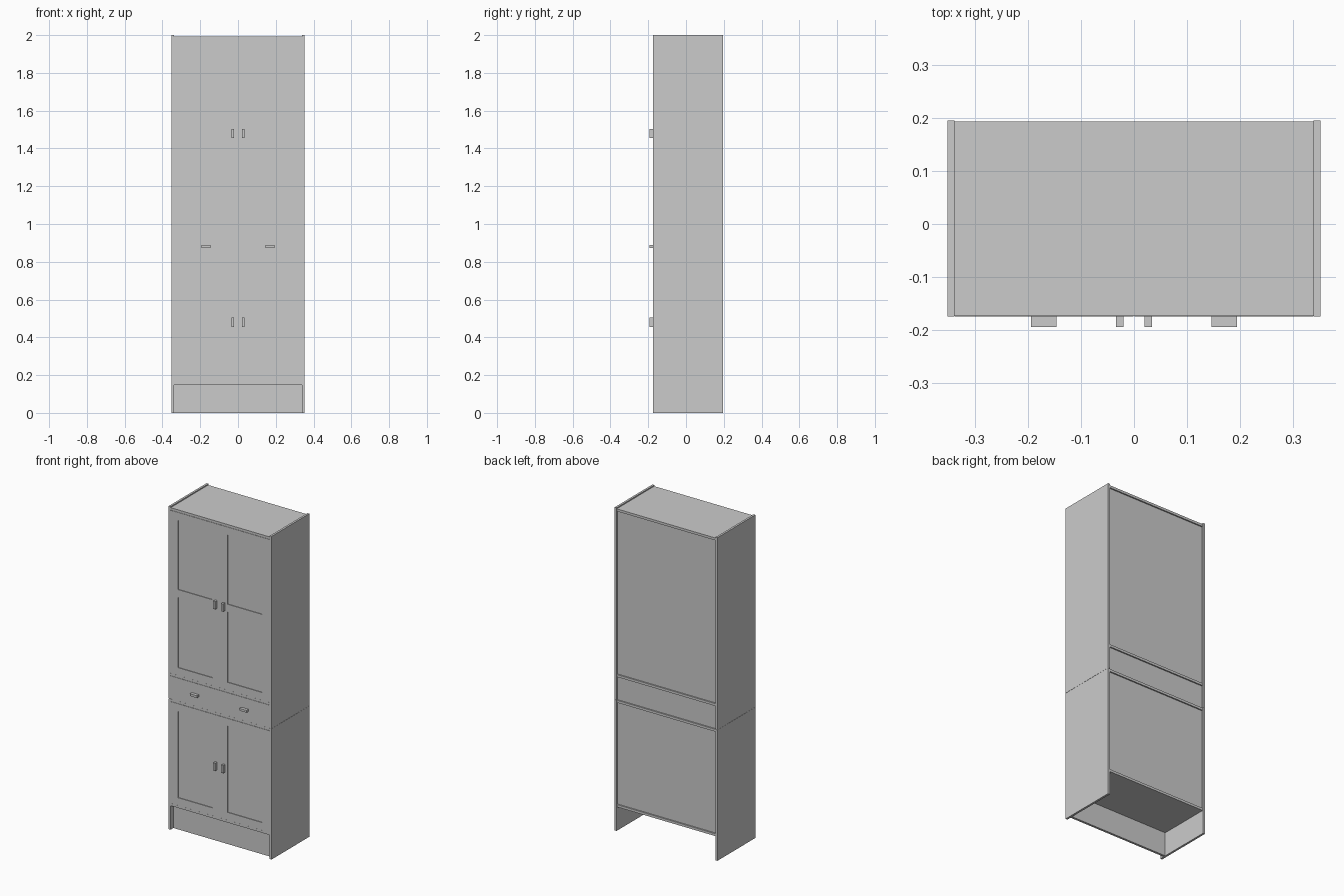
import bpy, bmesh
from mathutils import Matrix, Vector

if "Cube" in bpy.data.objects:
    bpy.data.objects.remove(bpy.data.objects["Cube"])

FRONT, BACK = -0.175, 0.195      # carcass depth
INNER, OUTER = 0.339, 0.352      # side panel faces
GAP = 0.0008                     # reveal around doors and drawers


def boxes(name, parts):
    """One object made of axis-aligned boxes (x0, x1, y0, y1, z0, z1)."""
    bm = bmesh.new()
    for x0, x1, y0, y1, z0, z1 in parts:
        size = Matrix.Diagonal((x1 - x0, y1 - y0, z1 - z0, 1))
        mid = Vector((x0 + x1, y0 + y1, z0 + z1)) / 2
        bmesh.ops.create_cube(bm, size=1, matrix=Matrix.Translation(mid) @ size)
    mesh = bpy.data.meshes.new(name)
    bm.to_mesh(mesh)
    bm.free()
    obj = bpy.data.objects.new(name, mesh)
    bpy.context.collection.objects.link(obj)
    return obj


def pair(name, parts):
    """Build the right-hand part and its mirrored left-hand twin."""
    boxes(name + "_right", parts)
    boxes(name + "_left", [(-x1, -x0, *rest) for x0, x1, *rest in parts])


def door(name, z0, z1, mid_rail=None):
    """Framed door with a slightly recessed panel."""
    x0, x1 = GAP, INNER - GAP
    a, b = 0.052, 0.287          # inner edges of the stiles
    rail = 0.048
    y0, y1 = FRONT, FRONT + 0.016
    parts = [
        (x0, a, y0, y1, z0, z1), (b, x1, y0, y1, z0, z1),
        (a, b, y0, y1, z0, z0 + rail), (a, b, y0, y1, z1 - rail, z1),
        (a, b, y0 + 0.004, y1 - 0.003, z0 + rail, z1 - rail),
    ]
    if mid_rail:
        parts.append((a, b, y0, y1, mid_rail - rail, mid_rail))
    pair(name, parts)


# side panels, split where the upper cabinet rests on the lower one
pair("lower_side", [(INNER, OUTER, FRONT, BACK, 0, 0.8095)])
pair("upper_side", [(INNER, OUTER, FRONT, BACK, 0.8105, 2.0)])

# horizontal boards
for name, z0, z1 in (("bottom_board", 0.148, 0.163), ("lower_top_board", 0.794, 0.809),
                     ("drawer_top_board", 0.953, 0.968), ("top_board", 1.978, 1.993)):
    boxes(name, [(-INNER, INNER, FRONT + 0.001, BACK - 0.002, z0, z1)])

# back panels set between the boards
for name, z0, z1 in (("lower_back", 0.163, 0.794), ("drawer_back", 0.809, 0.953),
                     ("upper_back", 0.968, 1.978)):
    boxes(name, [(-INNER, INNER, BACK - 0.016, BACK - 0.010, z0, z1)])

# recessed plinth
boxes("plinth", [(-INNER, INNER, FRONT + 0.028, FRONT + 0.042, 0, 0.148)])

# doors and drawer fronts
door("lower_door", 0.163 + GAP, 0.794 - GAP)
door("upper_door", 0.968 + GAP, 1.978 - GAP, mid_rail=1.5)
pair("drawer_front", [(GAP, INNER - GAP, FRONT, FRONT + 0.016, 0.809 + GAP, 0.953 - GAP)])

# handles
for name, x0, x1, z0, z1 in (("lower_door_handle", 0.020, 0.034, 0.456, 0.504),
                             ("upper_door_handle", 0.020, 0.034, 1.456, 1.504),
                             ("drawer_handle", 0.146, 0.194, 0.874, 0.888)):
    pair(name, [(x0, x1, -0.194, FRONT, z0, z1)])
